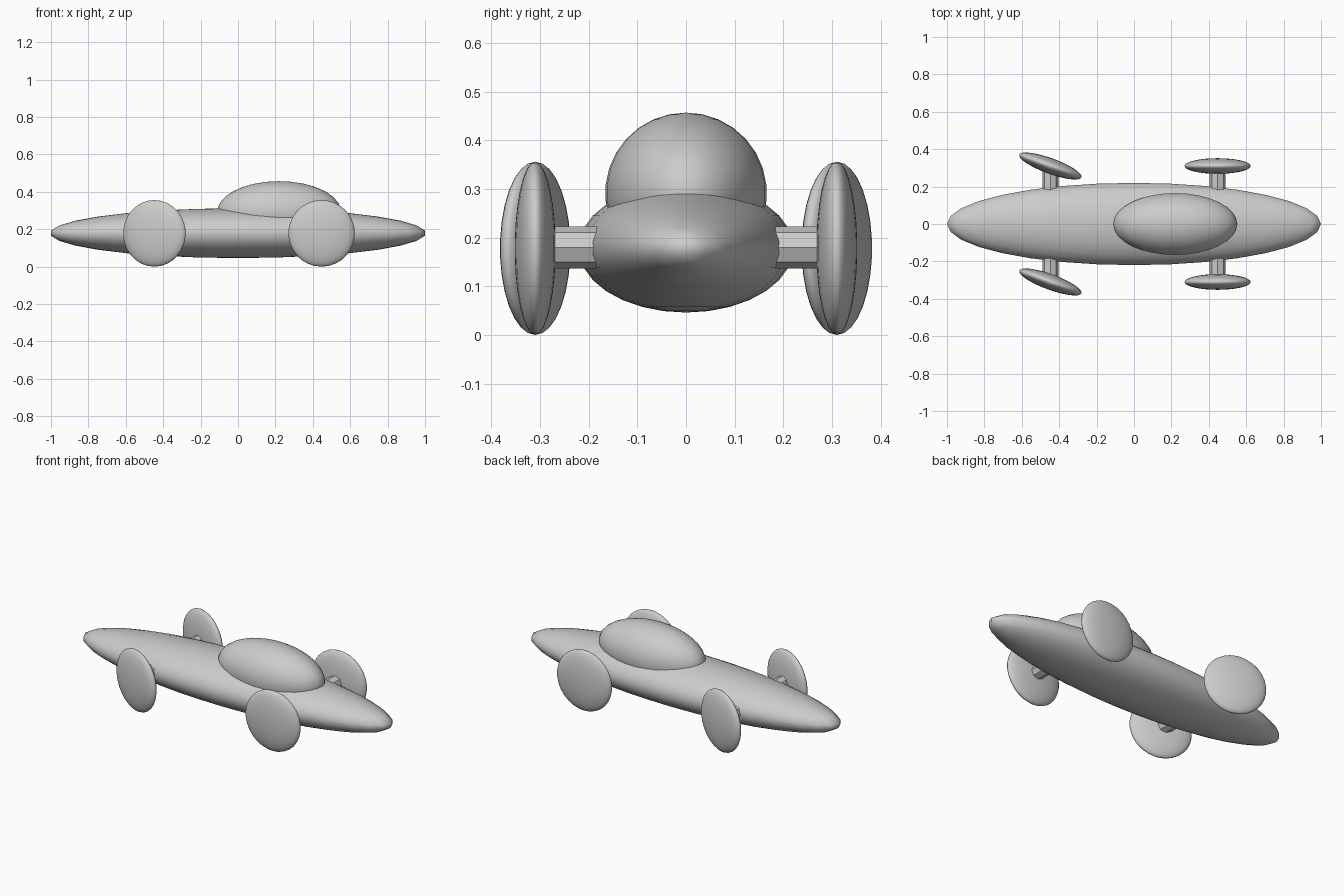
import bpy
from math import radians

cube = bpy.data.objects.get("Cube")
if cube:
    bpy.data.objects.remove(cube, do_unlink=True)

grey = bpy.data.materials.new("light_grey")
grey.use_nodes = True
COLOUR = (0.6, 0.6, 0.6, 1.0)
grey.diffuse_color = COLOUR
grey.node_tree.nodes["Principled BSDF"].inputs["Base Color"].default_value = COLOUR

HUB = 0.178        # wheel radius and axle height
AXLE_X = 0.447
TRACK = 0.31       # half distance between wheels


def ellipsoid(name, centre, radii, turn=0.0):
    """Smooth squashed ball, optionally turned about z."""
    bpy.ops.mesh.primitive_uv_sphere_add(
        segments=32, ring_count=15, radius=1, location=centre)
    ob = bpy.context.object
    ob.name = name
    ob.scale = radii
    bpy.ops.object.transform_apply(location=False, rotation=False, scale=True)
    ob.rotation_euler.z = turn
    bpy.ops.object.shade_smooth()
    ob.data.materials.append(grey)
    return ob


def axle(name, x):
    """Eight-sided bar running across the body into both wheels."""
    bpy.ops.mesh.primitive_cylinder_add(
        vertices=8, radius=0.043, depth=2 * TRACK,
        location=(x, 0, HUB + 0.002), rotation=(radians(90), 0, 0))
    ob = bpy.context.object
    ob.name = name
    ob.data.materials.append(grey)


# Body and canopy
ellipsoid("body", (0, 0, 0.179), (1.005, 0.221, 0.133))
ellipsoid("canopy", (0.22, 0, 0.292), (0.332, 0.166, 0.165))

# Axles with their wheels; one pair is steered
for pair, x, turn in (("fixed", AXLE_X, 0.0), ("steered", -AXLE_X, radians(-20))):
    axle(pair + "_axle", x)
    for side, sign in (("front", -1), ("back", 1)):
        ellipsoid(f"{pair}_wheel_{side}", (x, sign * TRACK, HUB),
                  (HUB, 0.042, HUB), turn)
